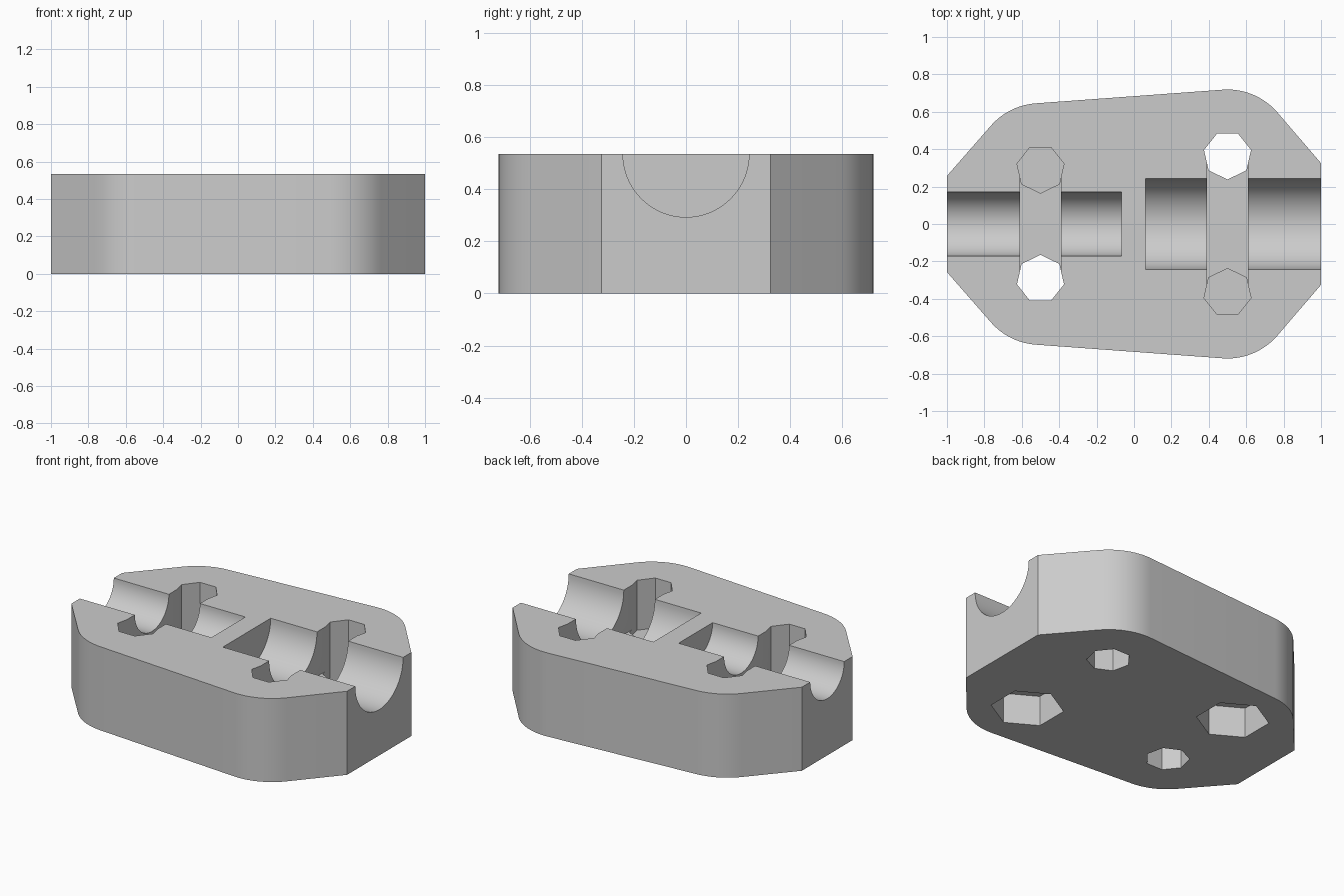
import bpy, bmesh
from math import sin, cos, pi, radians

if "Cube" in bpy.data.objects:
    bpy.data.objects.remove(bpy.data.objects["Cube"], do_unlink=True)

HEIGHT = 0.535
CORNER = 0.352          # outer corner radius around each bolt
BOLT_Y = {-1: 0.294, 1: 0.367}   # bolt offset at each end
ABOVE, BELOW = HEIGHT + 0.1, -0.1

grey = bpy.data.materials.new("plain_grey")
grey.use_nodes = True
grey.diffuse_color = (0.6, 0.6, 0.6, 1)
grey.node_tree.nodes["Principled BSDF"].inputs["Base Color"].default_value = (0.6, 0.6, 0.6, 1)


def prism(name, outline, low, high, axis="z"):
    """Extrude a closed 2D outline along z, or along x with (y, z) points."""
    place = (lambda p, t: (p[0], p[1], t)) if axis == "z" else (lambda p, t: (t, p[0], p[1]))
    bm = bmesh.new()
    rings = [[bm.verts.new(place(p, t)) for p in outline] for t in (low, high)]
    bm.faces.new(rings[0])
    bm.faces.new(rings[1])
    n = len(outline)
    for i in range(n):
        j = (i + 1) % n
        bm.faces.new((rings[0][i], rings[0][j], rings[1][j], rings[1][i]))
    bmesh.ops.recalc_face_normals(bm, faces=bm.faces)
    mesh = bpy.data.meshes.new(name)
    bm.to_mesh(mesh)
    bm.free()
    mesh.materials.append(grey)
    obj = bpy.data.objects.new(name, mesh)
    bpy.context.collection.objects.link(obj)
    return obj


def ring(x, y, radius, sides, start):
    return [(x + radius * cos(start + 2 * pi * i / sides),
             y + radius * sin(start + 2 * pi * i / sides)) for i in range(sides)]


def arc(x, y, first, last, steps=12):
    return [(x + CORNER * cos(radians(first + (last - first) * i / steps)),
             y + CORNER * sin(radians(first + (last - first) * i / steps)))
            for i in range(steps + 1)]


# Tapered block with rounded corners and clipped ends
half = [(1, 0.325)] + arc(0.5, BOLT_Y[1], 41, 94) + arc(-0.5, BOLT_Y[-1], 94, 139) + [(-1, 0.257)]
body = prism("clamp_body", half + [(x, -y) for x, y in reversed(half)], 0, HEIGHT)


def cut(cutter):
    mod = body.modifiers.new("cut", "BOOLEAN")
    mod.operation = "DIFFERENCE"
    mod.solver = "EXACT"
    mod.object = cutter
    bpy.context.view_layer.objects.active = body
    bpy.ops.object.modifier_apply(modifier=mod.name)
    bpy.data.objects.remove(cutter, do_unlink=True)


# Half-round cable grooves, thin on one end and thick on the other
cut(prism("thin_groove", ring(0, HEIGHT, 0.172, 64, 0), -1.1, -0.068, "x"))
cut(prism("thick_groove", ring(0, HEIGHT, 0.242, 64, 0), 0.062, 1.1, "x"))

for end in (-1, 1):
    x, y = end * 0.5, BOLT_Y[end]
    # Strap slot across the groove
    cut(prism("strap_slot", [(x - 0.11, -y), (x + 0.11, -y), (x + 0.11, y), (x - 0.11, y)], 0.25, ABOVE))
    # Through hole on one side, blind hole over a hexagonal nut pocket on the other
    cut(prism("through_hole", ring(x, end * y, 0.129, 7, -end * pi / 2), BELOW, ABOVE))
    cut(prism("blind_hole", ring(x, -end * y, 0.129, 7, end * pi / 2), 0.215, ABOVE))
    cut(prism("nut_pocket", ring(x, -end * y, 0.213, 6, pi / 2), BELOW, 0.195))

bpy.ops.object.select_all(action="DESELECT")
body.select_set(True)
bpy.context.view_layer.objects.active = body
bpy.ops.object.shade_smooth_by_angle(angle=radians(30))
